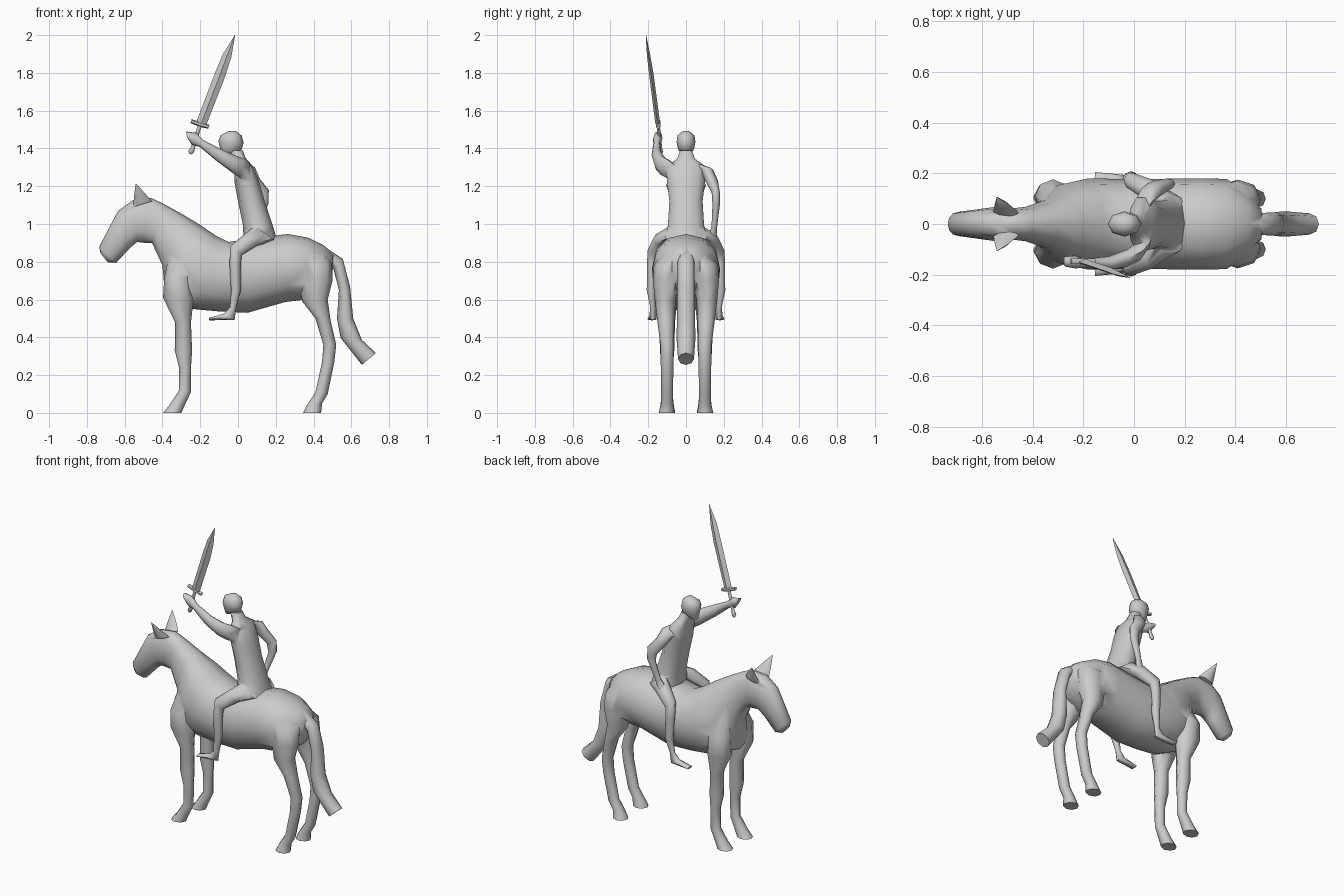
import bpy, bmesh, math
from math import cos, sin, tau


def loft(name, sections, sides=8, flip=1, square=1.0, angle=60):
    """Skin rings; each is (x1, z1, x2, z2, y, half_width): two profile points and a width."""
    bm = bmesh.new()
    rings = []
    for x1, z1, x2, z2, y, w in sections:
        ring = []
        for i in range(sides):
            c, s = cos(tau * i / sides), sin(tau * i / sides)
            c = math.copysign(abs(c) ** square, c)
            s = math.copysign(abs(s) ** square, s)
            ring.append(bm.verts.new(((x1 + x2) / 2 + c * (x1 - x2) / 2,
                                      flip * (y + s * w),
                                      (z1 + z2) / 2 + c * (z1 - z2) / 2)))
        rings.append(ring)
    for a, b in zip(rings, rings[1:]):
        for i in range(sides):
            j = (i + 1) % sides
            bm.faces.new((a[i], a[j], b[j], b[i]))
    bm.faces.new(rings[0])
    bm.faces.new(rings[-1])
    bmesh.ops.recalc_face_normals(bm, faces=bm.faces)
    mesh = bpy.data.meshes.new(name)
    bm.to_mesh(mesh)
    bm.free()
    obj = bpy.data.objects.new(name, mesh)
    bpy.context.collection.objects.link(obj)
    mesh.shade_smooth()
    mesh.set_sharp_from_angle(angle=math.radians(angle))
    return obj


def pair(name, sections, sides=8):
    return [loft(name + "_left", sections, sides, -1), loft(name + "_right", sections, sides, 1)]


def weld(base, name, parts):
    """Union the parts into the base so only the outer skin remains."""
    bpy.context.view_layer.objects.active = base
    for part in parts:
        mod = base.modifiers.new("union", 'BOOLEAN')
        mod.operation, mod.solver, mod.object = 'UNION', 'EXACT', part
        mod.use_self = True
        bpy.ops.object.modifier_apply(modifier=mod.name)
        bpy.data.objects.remove(part)
    base.name = name
    base.data.shade_smooth()
    base.data.set_sharp_from_angle(angle=math.radians(60))


# horse trunk, neck and head as one skin, rump to muzzle
body = loft("horse_body", [
    (.505, .845, .50, .72, 0, .06), (.45, .89, .46, .66, 0, .12),
    (.37, .928, .36, .60, 0, .178), (.265, .947, .25, .587, 0, .18),
    (.117, .93, .05, .53, 0, .178), (-.05, .905, -.10, .537, 0, .178),
    (-.12, .94, -.24, .55, 0, .18), (-.20, .995, -.385, .61, 0, .155),
    (-.296, 1.053, -.40, .78, 0, .095), (-.40, 1.11, -.455, .90, 0, .068),
    (-.46, 1.138, -.495, .90, 0, .062), (-.555, 1.127, -.534, .905, 0, .068),
    (-.635, 1.07, -.57, .875, 0, .06), (-.735, .88, -.645, .794, 0, .048),
    (-.728, .845, -.69, .798, 0, .03)], 12, square=.92)

# ears
ears = pair("horse_ear", [(-.555, 1.09, -.455, 1.12, .045, .025),
                          (-.55, 1.15, -.49, 1.16, .075, .015),
                          (-.542, 1.212, -.538, 1.212, .105, .002)], 6)

# front and hind legs
front = pair("front_leg", [(-.36, .86, -.27, .84, .07, .03), (-.39, .72, -.25, .72, .11, .066),
                           (-.397, .61, -.235, .60, .108, .062),
                           (-.333, .48, -.249, .48, .10, .042), (-.335, .33, -.243, .33, .10, .038),
                           (-.312, .24, -.249, .24, .10, .03), (-.312, .12, -.249, .11, .10, .028),
                           (-.36, .045, -.28, .045, .10, .035), (-.397, 0, -.30, 0, .10, .043)])
hind = pair("hind_leg", [(.35, .89, .45, .86, .06, .03), (.31, .78, .498, .79, .09, .08),
                         (.32, .70, .50, .70, .105, .07),
                         (.34, .59, .475, .60, .11, .055), (.41, .50, .49, .49, .107, .046),
                         (.452, .36, .52, .36, .10, .036), (.445, .27, .51, .27, .10, .034),
                         (.41, .11, .475, .10, .10, .031), (.365, .04, .445, .05, .10, .033),
                         (.345, 0, .44, 0, .102, .043)])

# tail
tail = loft("tail", [(.44, .87, .45, .80, 0, .03), (.495, .855, .48, .78, 0, .042),
                     (.555, .815, .505, .765, 0, .045),
                     (.593, .67, .534, .65, 0, .047), (.61, .50, .524, .50, 0, .048),
                     (.656, .386, .543, .397, 0, .05), (.73, .317, .656, .254, 0, .042)])
weld(body, "horse", ears + front + hind + [tail])

# rider torso with neck, and head
torso = loft("rider_torso", [(.03, .92, .205, .92, 0, .12), (.025, 1.0, .188, .98, 0, .10),
                             (.0, 1.12, .142, 1.12, 0, .092), (-.018, 1.22, .11, 1.23, 0, .105),
                             (-.02, 1.29, .075, 1.31, 0, .11), (-.025, 1.335, .04, 1.35, 0, .05),
                             (-.05, 1.39, .025, 1.39, 0, .032)], 10, square=.9)
head = loft("rider_head", [(-.085, 1.36, -.02, 1.37, 0, .022), (-.094, 1.395, .02, 1.395, 0, .042),
                           (-.104, 1.44, .03, 1.43, 0, .05), (-.092, 1.47, .02, 1.468, 0, .045),
                           (-.05, 1.492, -.01, 1.492, 0, .018)], 8)

# rider legs with feet
legs = pair("rider_leg", [(.09, .99, .20, .91, .07, .05), (.045, .955, .10, .885, .125, .05),
                          (-.04, .885, .02, .835, .17, .034), (-.045, .79, .015, .79, .18, .026),
                          (-.037, .65, .015, .65, .184, .024), (-.042, .56, -.01, .555, .175, .014),
                          (-.075, .525, -.018, .492, .175, .02), (-.155, .503, -.152, .49, .18, .025)])

# raised sword arm and resting arm
arm_up = loft("sword_arm", [(.065, 1.32, .04, 1.23, -.07, .03), (.035, 1.345, .01, 1.245, -.105, .04),
                            (-.02, 1.365, -.035, 1.275, -.135, .034),
                            (-.085, 1.395, -.115, 1.335, -.155, .027), (-.185, 1.445, -.202, 1.408, -.155, .018),
                            (-.22, 1.483, -.245, 1.42, -.15, .025), (-.277, 1.49, -.268, 1.455, -.148, .02)])
arm_down = loft("resting_arm", [(.01, 1.28, .065, 1.315, .08, .025), (.015, 1.265, .09, 1.30, .112, .034),
                                (.04, 1.22, .115, 1.24, .135, .034),
                                (.095, 1.15, .163, 1.18, .158, .022), (.105, 1.10, .162, 1.11, .16, .02),
                                (.075, .99, .11, .98, .15, .015), (.05, .94, .10, .93, .14, .022),
                                (.035, .90, .07, .89, .14, .015)])
weld(torso, "rider", [head] + legs + [arm_up, arm_down])

# sword: blade, guard and grip
loft("sword_blade", [(-.22, 1.542, -.168, 1.524, -.15, .013), (-.122, 1.80, -.068, 1.78, -.183, .012),
                     (-.08, 1.90, -.035, 1.885, -.198, .009), (-.017, 2.0, -.015, 2.0, -.212, .001)], 4, angle=25)
loft("sword_guard", [(-.245, 1.555, -.252, 1.535, -.147, .012), (-.198, 1.54, -.205, 1.515, -.147, .014),
                     (-.15, 1.524, -.158, 1.504, -.147, .012)], 6)
loft("sword_grip", [(-.212, 1.526, -.192, 1.519, -.147, .01), (-.25, 1.405, -.23, 1.397, -.135, .01),
                    (-.264, 1.385, -.232, 1.38, -.133, .012), (-.258, 1.372, -.244, 1.368, -.132, .008)], 6)
